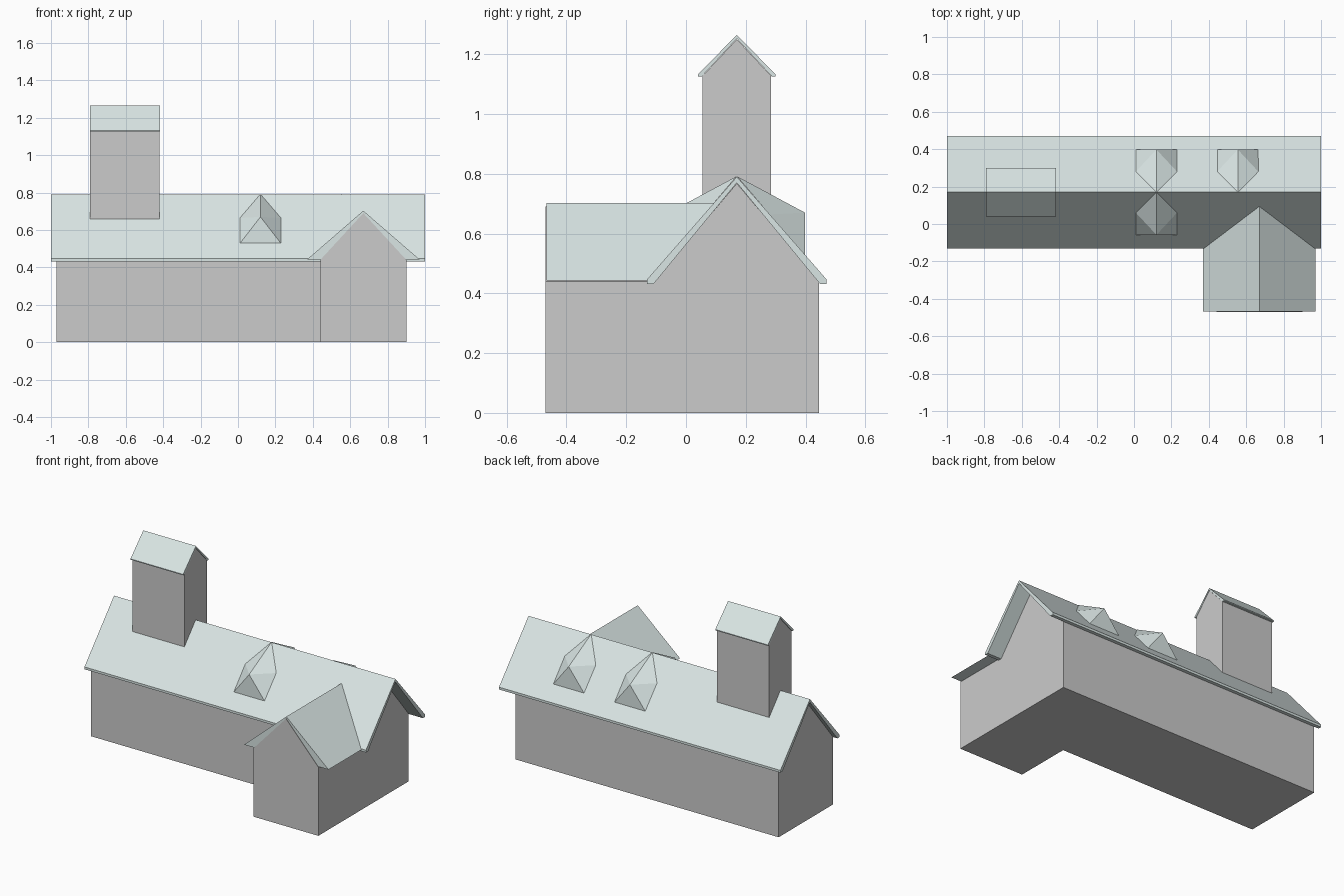
import bpy, bmesh

if "Cube" in bpy.data.objects:
    bpy.data.objects.remove(bpy.data.objects["Cube"])

RIDGE_Y = 0.17  # ridge line shared by hall, tower and dormers

roof_mat = bpy.data.materials.new("roof_tile")
roof_mat.diffuse_color = (0.70, 0.79, 0.78, 1)
roof_mat.use_nodes = True
roof_mat.node_tree.nodes["Principled BSDF"].inputs["Base Color"].default_value = roof_mat.diffuse_color


def make(name, verts, faces, mat=None):
    mesh = bpy.data.meshes.new(name)
    mesh.from_pydata(verts, [], faces)
    bm = bmesh.new()
    bm.from_mesh(mesh)
    bmesh.ops.recalc_face_normals(bm, faces=bm.faces)
    bm.to_mesh(mesh)
    bm.free()
    obj = bpy.data.objects.new(name, mesh)
    bpy.context.collection.objects.link(obj)
    if mat:
        mesh.materials.append(mat)
    return obj


def loft(name, ring_a, ring_b, mat=None):
    """Solid between two matching outlines."""
    n = len(ring_a)
    faces = [tuple(range(n)), tuple(range(n, 2 * n))]
    faces += [(i, (i + 1) % n, n + (i + 1) % n, n + i) for i in range(n)]
    return make(name, ring_a + ring_b, faces, mat)


def gable_block(name, x0, x1, half, base, eave, apex):
    prof = [(-half, base), (half, base), (half, eave), (0, apex), (-half, eave)]
    return loft(name, *[[(x, RIDGE_Y + y, z) for y, z in prof] for x in (x0, x1)])


def gable_roof(name, x0, x1, half, eave, apex, lip, inset, drop):
    """Thick inverted-V roof running along x."""
    right = [(half, eave), (half, eave - lip), (half - inset, eave - lip)]
    left = [(-y, z) for y, z in reversed(right)]
    prof = [(0, apex)] + right + [(0, apex - drop)] + left
    return loft(name, *[[(x, RIDGE_Y + y, z) for y, z in prof] for x in (x0, x1)], roof_mat)


# Main hall
gable_block("hall_walls", -0.97, 0.90, 0.275, 0, 0.44, 0.768)
gable_roof("hall_roof", -1.0, 1.0, 0.30, 0.447, 0.79, 0.015, 0.022, 0.02)

# Tower
gable_block("tower_walls", -0.79, -0.42, 0.114, 0.63, 1.128, 1.25)
gable_roof("tower_roof", -0.792, -0.418, 0.13, 1.132, 1.265, 0.006, 0.013, 0.013)

# Front wing: walls, then a roof cut to the slope of the hall roof
wing = [(0.44, 0), (0.90, 0), (0.90, 0.44), (0.67, 0.69), (0.44, 0.44)]
loft("wing_walls", *[[(x, y, z) for x, z in wing] for y in (-0.47, -0.105)])
wing_roof = [(0.37, 0.443, -0.128), (0.97, 0.443, -0.128), (0.67, 0.703, 0.095)]
loft("wing_roof", [(x, -0.467, z) for x, z, y in wing_roof],
     [(x, y, z) for x, z, y in wing_roof], roof_mat)


# Dormers: triangular front, ridge rising to the hall ridge
def dormer(name, cx, side):
    w = 0.11
    pts = [(0, 0.228, 0.67), (-w, 0.228, 0.528), (w, 0.228, 0.528),
           (-w, 0.11, 0.664), (w, 0.11, 0.664), (0, 0, 0.792)]
    verts = [(cx + x, RIDGE_Y + side * y, z) for x, y, z in pts]
    faces = [(0, 1, 2), (0, 1, 3), (0, 3, 5), (0, 2, 4), (0, 4, 5),
             (1, 2, 4, 3), (3, 4, 5)]
    make(name, verts, faces, roof_mat)


dormer("front_dormer", 0.12, -1)
dormer("back_dormer_a", 0.12, 1)
dormer("back_dormer_b", 0.555, 1)
